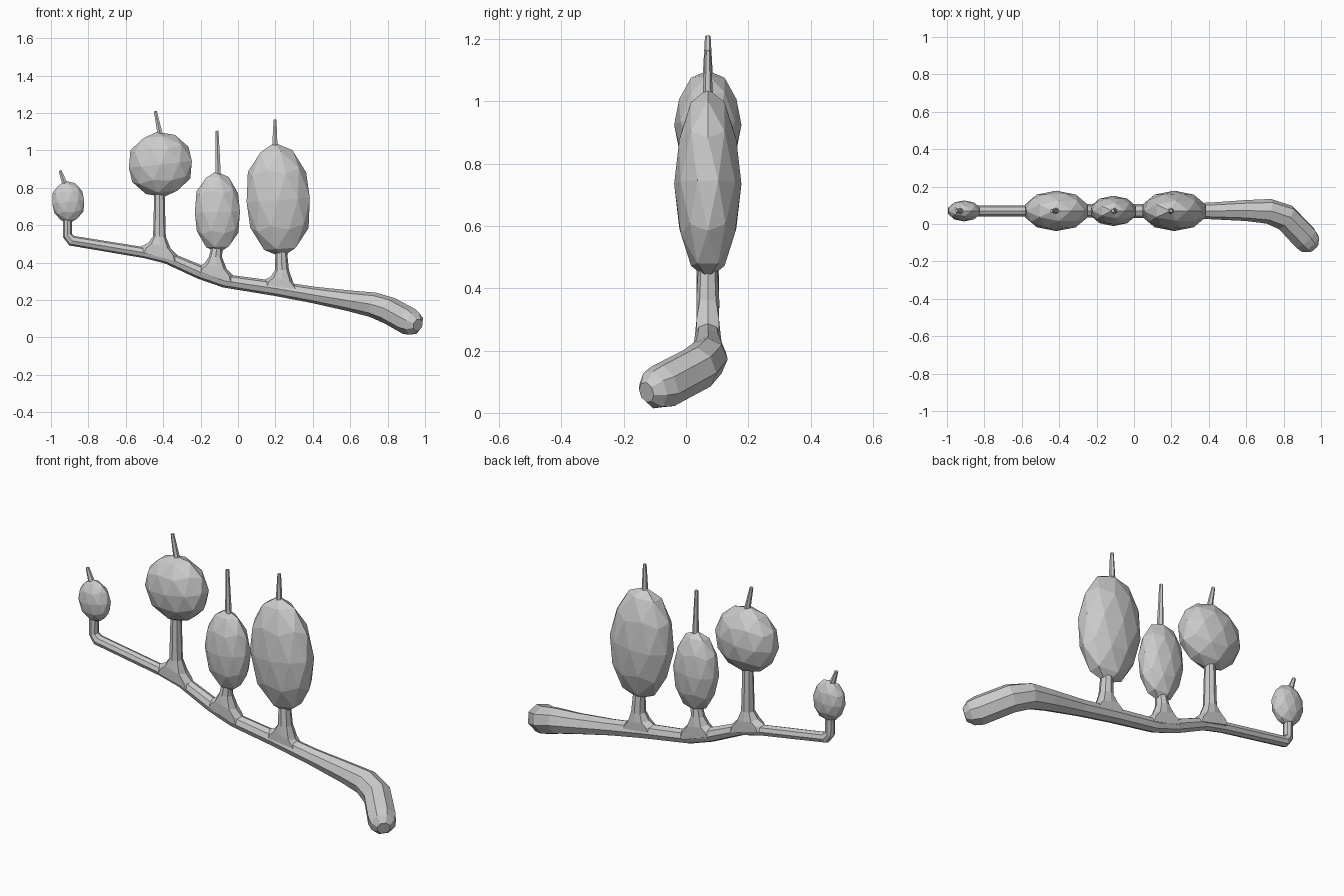
import bpy, bmesh, math
from mathutils import Vector, Matrix

if "Cube" in bpy.data.objects:
    bpy.data.objects.remove(bpy.data.objects["Cube"])

Y = 0.07  # the berries and most of the stem lie in this plane


def finish(name, bm):
    bmesh.ops.recalc_face_normals(bm, faces=bm.faces[:])
    mesh = bpy.data.meshes.new(name)
    bm.to_mesh(mesh)
    bm.free()
    obj = bpy.data.objects.new(name, mesh)
    bpy.context.collection.objects.link(obj)
    return obj


def tube(name, path, sides=8):
    """Faceted tube through (x, y, z, radius) points."""
    bm = bmesh.new()
    pts = [Vector(p[:3]) for p in path]
    rings = []
    for i, p in enumerate(pts):
        t = Vector((0, 0, 0))
        if i > 0:
            t += (p - pts[i - 1]).normalized()
        if i < len(pts) - 1:
            t += (pts[i + 1] - p).normalized()
        t.normalize()
        u = Vector((0, 1, 0))
        u = (u - t * u.dot(t)).normalized()
        v = t.cross(u)
        ring = []
        for k in range(sides):
            a = 2 * math.pi * k / sides
            ring.append(bm.verts.new(p + path[i][3] * (u * math.cos(a) + v * math.sin(a))))
        rings.append(ring)
    for a, b in zip(rings, rings[1:]):
        for k in range(sides):
            j = (k + 1) % sides
            bm.faces.new((a[k], a[j], b[j], b[k]))
    bm.faces.new(rings[0])
    bm.faces.new(rings[-1])
    return finish(name, bm)


def berry(name, x, z, radii, tilt):
    """Flattened low-poly ovoid leaning in the front plane."""
    bm = bmesh.new()
    bmesh.ops.create_icosphere(bm, subdivisions=2, radius=1)
    m = (Matrix.Translation((x, Y, z)) @ Matrix.Rotation(math.radians(tilt), 4, 'Y')
         @ Matrix.Diagonal((*radii, 1)))
    bmesh.ops.transform(bm, matrix=m, verts=bm.verts[:])
    return finish(name, bm)


# main stem, from the upturned thin tip to the thick bent end
tube("stem", [
    (-0.912, Y, 0.66, 0.024), (-0.912, Y, 0.545, 0.025), (-0.888, Y, 0.517, 0.029),
    (-0.50, Y, 0.453, 0.029), (-0.38, Y, 0.427, 0.033), (-0.20, Y, 0.348, 0.037),
    (-0.07, Y, 0.302, 0.036), (0.20, Y, 0.262, 0.040), (0.40, Y, 0.228, 0.044),
    (0.60, 0.072, 0.195, 0.056), (0.72, 0.068, 0.175, 0.067), (0.81, 0.035, 0.143, 0.073),
    (0.915, -0.075, 0.085, 0.074), (0.942, -0.105, 0.074, 0.064), (0.962, -0.127, 0.066, 0.034)])

# berries with a flared stalk below and a small spike on top
# name, centre x, centre z, radii, tilt, stalk base (x, z), stalk top (x, z), stalk radius, spike ends
berries = [
    ("tip", -0.908, 0.725, (0.09, 0.056, 0.112), -6, None, None, 0,
     (-0.924, 0.815), (-0.951, 0.892)),
    ("round", -0.415, 0.925, (0.178, 0.108, 0.175), -6, (-0.42, 0.43), (-0.42, 0.80), 0.027,
     (-0.413, 1.07), (-0.442, 1.21)),
    ("small_oval", -0.11, 0.67, (0.127, 0.081, 0.218), -2, (-0.12, 0.32), (-0.11, 0.50), 0.028,
     (-0.106, 0.86), (-0.112, 1.105)),
    ("large_oval", 0.215, 0.735, (0.178, 0.108, 0.307), -4, (0.235, 0.25), (0.23, 0.48), 0.030,
     (0.197, 1.01), (0.198, 1.165)),
]
for name, x, z, radii, tilt, base, top, r, s0, s1 in berries:
    berry(name + "_berry", x, z, radii, tilt)
    tube(name + "_spike", [(s0[0], Y, s0[1], 0.017), (s1[0], Y, s1[1], 0.009)], 6)
    if base:
        bx, bz = base
        stalk = tube(name + "_stalk", [
            (bx, Y, bz, 0.115), (bx, Y, bz + 0.03, 0.10), (bx, Y, bz + 0.06, 0.06),
            (bx, Y, bz + 0.11, r + 0.007), (top[0], Y, top[1], r)])
        # the flare spreads along the stem only and follows its slope
        for v in stalk.data.vertices:
            if v.co.z < bz + 0.08:
                v.co.y = Y + max(-0.036, min(0.036, v.co.y - Y))
                v.co.z -= (v.co.x - bx) * 0.25
